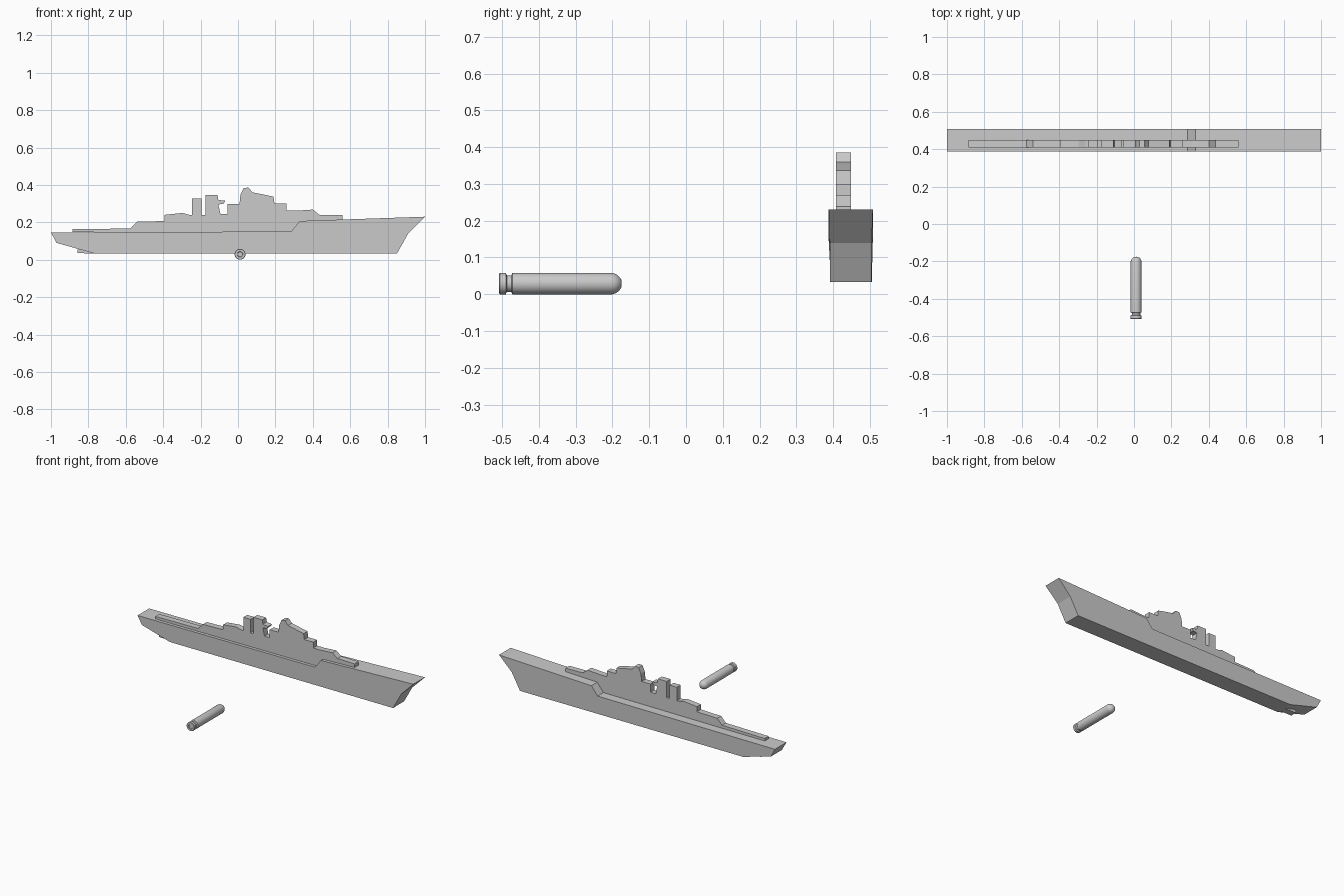
import bpy, bmesh, math

if "Cube" in bpy.data.objects:
    bpy.data.objects.remove(bpy.data.objects["Cube"])

def slab(name, profile, y0, y1):
    """Solid made from an (x, z) outline spanning y0..y1."""
    bm = bmesh.new()
    face = bm.faces.new([bm.verts.new((x, y0, z)) for x, z in profile])
    ext = bmesh.ops.extrude_face_region(bm, geom=[face])
    bmesh.ops.translate(bm, vec=(0, y1 - y0, 0),
                        verts=[v for v in ext["geom"] if isinstance(v, bmesh.types.BMVert)])
    bmesh.ops.recalc_face_normals(bm, faces=bm.faces)
    return finish(name, bm)

def finish(name, bm):
    me = bpy.data.meshes.new(name)
    bm.to_mesh(me)
    bm.free()
    ob = bpy.data.objects.new(name, me)
    bpy.context.collection.objects.link(ob)
    return ob

# Hull with stepped deck; keel slightly narrower than the deck
hull = slab("hull", [(-1, .146), (-.97, .09), (-.767, .033), (.85, .033), (.91, .14),
                     (1, .23), (.33, .207), (.285, .151)], .388, .508)
for v in hull.data.vertices:
    if v.co.z < .142:
        v.co.y += .003 if v.co.y < .45 else -.003

# Superstructure silhouette plate
slab("superstructure", [
    (-.885, .147), (-.885, .163), (-.575, .167), (-.54, .203), (-.393, .207), (-.393, .24),
    (-.297, .25), (-.26, .24), (-.247, .24), (-.247, .328), (-.195, .328), (-.195, .24),
    (-.174, .24), (-.174, .347), (-.11, .347), (-.105, .32), (-.067, .315), (-.077, .3),
    (-.105, .295), (-.094, .245), (-.056, .245), (-.056, .298), (.008, .298), (.013, .347),
    (.03, .383), (.056, .386), (.077, .36), (.13, .35), (.19, .337), (.195, .3), (.26, .3),
    (.26, .262), (.31, .262), (.4, .268), (.435, .24), (.56, .238), (.56, .2),
    (.34, .2), (.29, .147)], .408, .448)

# Small skeg under the stern
slab("skeg", [(-.858, .053), (-.858, .035), (-.68, .033), (-.7, .06), (-.84, .06)], .408, .448)

# Shell: lathed profile (radius, y) with rim, groove, rounded nose and recessed base
prof = [(0, -.503), (.013, -.503), (.015, -.508), (.027, -.508), (.029, -.506), (.029, -.49),
        (.0225, -.487), (.0225, -.475), (.029, -.472), (.029, -.2), (.027, -.193),
        (.023, -.186), (.017, -.18), (.011, -.176), (0, -.175)]
bm = bmesh.new()
vs = [bm.verts.new((.011 + r, y, .029)) for r, y in prof]
es = [bm.edges.new(p) for p in zip(vs, vs[1:])]
bmesh.ops.spin(bm, geom=vs + es, cent=(.011, 0, .029), axis=(0, 1, 0),
               angle=math.tau, steps=32, use_duplicate=False)
bmesh.ops.remove_doubles(bm, verts=bm.verts, dist=.0002)
bmesh.ops.recalc_face_normals(bm, faces=bm.faces)
shell = finish("shell", bm)
bpy.context.view_layer.objects.active = shell
shell.select_set(True)
bpy.ops.object.shade_smooth_by_angle(angle=math.radians(35))
